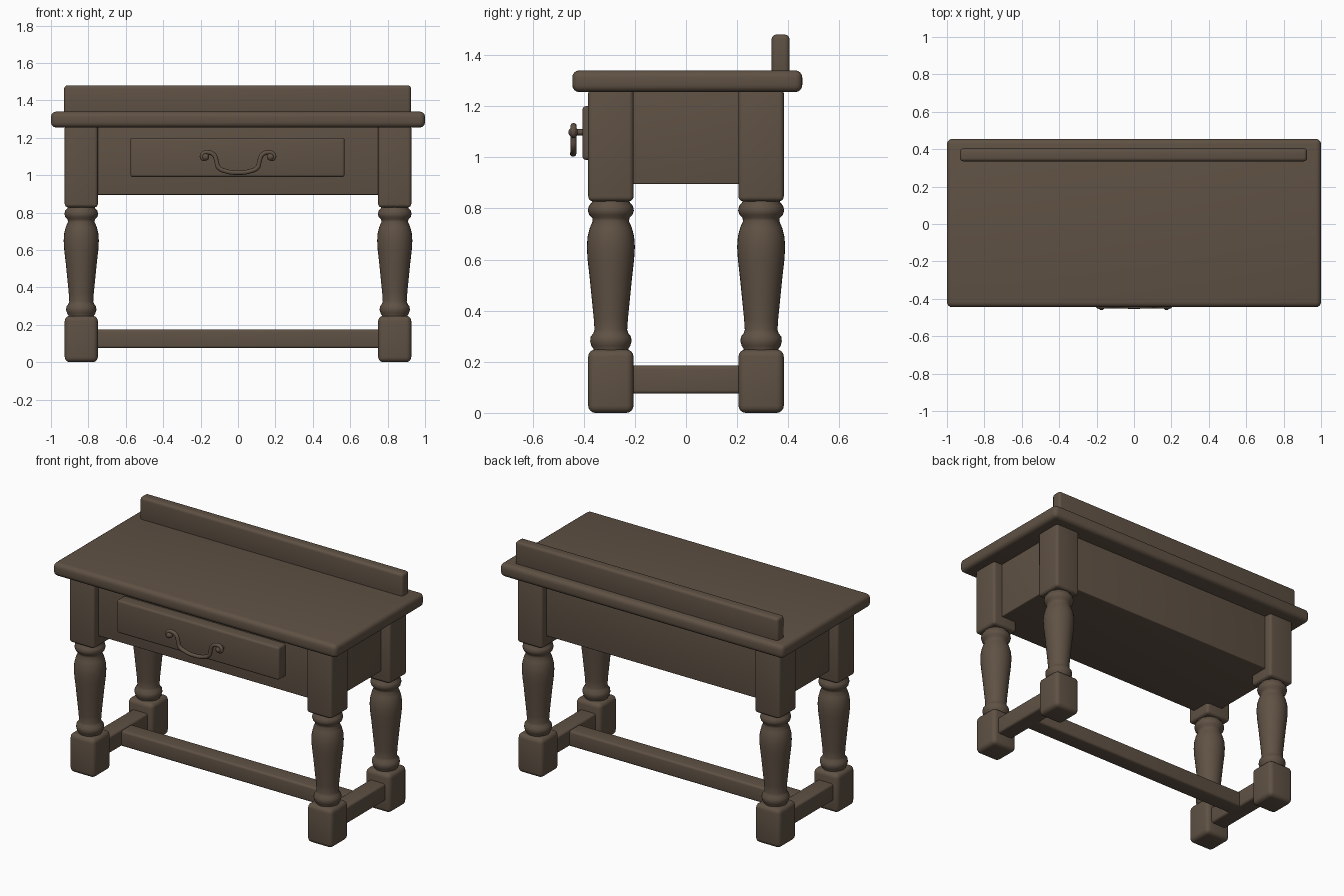
import bpy, math

if "Cube" in bpy.data.objects:
    bpy.data.objects.remove(bpy.data.objects["Cube"])

wood = bpy.data.materials.new("dark_brown_wood")
wood.diffuse_color = (0.115, 0.083, 0.058, 1)
wood.use_nodes = True
wood.node_tree.nodes["Principled BSDF"].inputs["Base Color"].default_value = wood.diffuse_color


def finish(ob, name, angle=40):
    ob.name = name
    ob.data.materials.clear()
    ob.data.materials.append(wood)
    bpy.ops.object.select_all(action='DESELECT')
    ob.select_set(True)
    bpy.context.view_layer.objects.active = ob
    bpy.ops.object.shade_smooth_by_angle(angle=math.radians(angle))
    return ob


def box(name, x, y, z, r=0.012):
    """Rounded box from (min, max) ranges."""
    bpy.ops.mesh.primitive_cube_add(size=1)
    ob = bpy.context.object
    for v in ob.data.vertices:
        v.co = [lo + (c + 0.5) * (hi - lo) for c, (lo, hi) in zip(v.co, (x, y, z))]
    if r:
        m = ob.modifiers.new("round", 'BEVEL')
        m.width, m.segments = r, 4
        bpy.ops.object.modifier_apply(modifier="round")
    return finish(ob, name)


def lathe(name, cx, cy, profile, n=32):
    verts = [(cx + r * math.cos(2 * math.pi * k / n), cy + r * math.sin(2 * math.pi * k / n), z)
             for r, z in profile for k in range(n)]
    faces = [(i * n + k, i * n + (k + 1) % n, (i + 1) * n + (k + 1) % n, (i + 1) * n + k)
             for i in range(len(profile) - 1) for k in range(n)]
    top = (len(profile) - 1) * n
    faces += [tuple(reversed(range(n))), tuple(range(top, top + n))]
    me = bpy.data.meshes.new(name)
    me.from_pydata(verts, [], faces)
    ob = bpy.data.objects.new(name, me)
    bpy.context.collection.objects.link(ob)
    return finish(ob, name, 60)


def tube(name, pts, radius):
    cu = bpy.data.curves.new(name, 'CURVE')
    cu.dimensions = '3D'
    cu.bevel_depth, cu.bevel_resolution, cu.use_fill_caps = radius, 4, True
    sp = cu.splines.new('BEZIER')
    sp.bezier_points.add(len(pts) - 1)
    sp.resolution_u = 6
    for p, co in zip(sp.bezier_points, pts):
        p.co = co
        p.handle_left_type = p.handle_right_type = 'AUTO'
    ob = bpy.data.objects.new(name, cu)
    bpy.context.collection.objects.link(ob)
    bpy.ops.object.select_all(action='DESELECT')
    ob.select_set(True)
    bpy.context.view_layer.objects.active = ob
    bpy.ops.object.convert(target='MESH')
    return finish(bpy.context.object, name, 60)


# table top and rear upstand
box("table_top", (-1, 1), (-0.445, 0.455), (1.255, 1.34), 0.028)
box("back_rail", (-0.93, 0.925), (0.335, 0.405), (1.32, 1.48), 0.018)

# apron case and drawer
box("apron_case", (-0.865, 0.865), (-0.335, 0.335), (0.895, 1.27), 0.006)
box("drawer_front", (-0.575, 0.57), (-0.405, -0.32), (0.99, 1.2), 0.014)

# legs: square head, turned shaft, square foot
turning = [(0.07, 0.22), (0.068, 0.25), (0.076, 0.262), (0.081, 0.28), (0.079, 0.298),
           (0.068, 0.312), (0.064, 0.325), (0.067, 0.37), (0.074, 0.44), (0.083, 0.53),
           (0.091, 0.60), (0.094, 0.65), (0.091, 0.69), (0.082, 0.725), (0.071, 0.75),
           (0.073, 0.763), (0.085, 0.775), (0.09, 0.792), (0.086, 0.81), (0.074, 0.824),
           (0.072, 0.84), (0.08, 0.86)]
for sx, side in ((-1, "left"), (1, "right")):
    for sy, end in ((-1, "front"), (1, "back")):
        cx, cy, h = sx * 0.838, sy * 0.294, 0.0885
        tag = f"{end}_{side}_leg"
        box(tag + "_head", (cx - h, cx + h), (cy - h, cy + h), (0.828, 1.27), 0.018)
        box(tag + "_foot", (cx - h, cx + h), (cy - h, cy + h), (0, 0.248), 0.028)
        lathe(tag + "_turning", cx, cy, turning)
    # side stretcher
    cx = sx * 0.838
    box(side + "_stretcher", (cx - 0.055, cx + 0.055), (-0.25, 0.25), (0.075, 0.185), 0.014)
box("long_stretcher", (-0.82, 0.82), (-0.055, 0.055), (0.075, 0.175), 0.014)

# drooping drawer handle with curled ends
half = [(0.172, 1.086), (0.19, 1.092), (0.187, 1.115), (0.16, 1.122), (0.128, 1.108),
        (0.115, 1.075), (0.105, 1.042), (0.06, 1.02)]
path = [(-x, -0.44, z) for x, z in half] + [(0, -0.442, 1.014)] + [(x, -0.44, z) for x, z in reversed(half)]
tube("drawer_handle", path, 0.012)
for sx, side in ((-1, "left"), (1, "right")):
    bpy.ops.mesh.primitive_uv_sphere_add(segments=16, ring_count=8, radius=0.02,
                                         location=(sx * 0.174, -0.44, 1.098))
    finish(bpy.context.object, side + "_handle_knob", 80)
    bpy.ops.mesh.primitive_cylinder_add(vertices=16, radius=0.012, depth=0.05,
                                        location=(sx * 0.174, -0.418, 1.098),
                                        rotation=(math.pi / 2, 0, 0))
    finish(bpy.context.object, side + "_handle_post")
